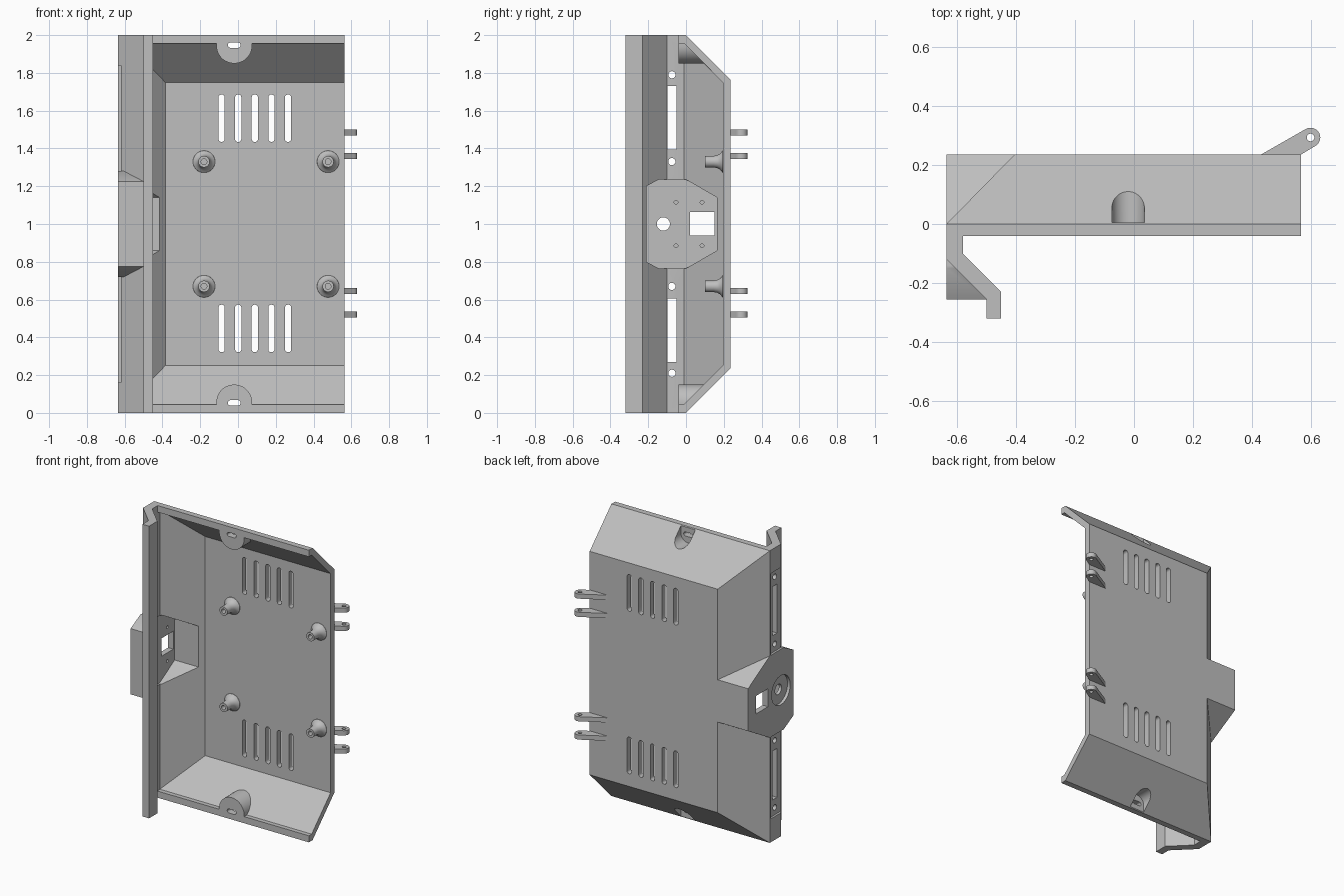
import bpy, bmesh, math
from mathutils import Vector

cube = bpy.data.objects.get("Cube")
if cube:
    bpy.data.objects.remove(cube, do_unlink=True)

grey = bpy.data.materials.new("plain_grey")
grey.use_nodes = True
GREY = (0.52, 0.52, 0.52, 1)
grey.diffuse_color = GREY
grey.node_tree.nodes["Principled BSDF"].inputs["Base Color"].default_value = GREY


def make(name, bm):
    bmesh.ops.recalc_face_normals(bm, faces=bm.faces)
    mesh = bpy.data.meshes.new(name)
    bm.to_mesh(mesh)
    bm.free()
    mesh.materials.append(grey)
    ob = bpy.data.objects.new(name, mesh)
    bpy.context.scene.collection.objects.link(ob)
    return ob


def loft(name, rings):
    """Closed solid through rings of equal point count."""
    bm = bmesh.new()
    loops = [[bm.verts.new(p) for p in ring] for ring in rings]
    n = len(loops[0])
    for a, b in zip(loops, loops[1:]):
        for i in range(n):
            j = (i + 1) % n
            bm.faces.new((a[i], a[j], b[j], b[i]))
    bm.faces.new(loops[0])
    bm.faces.new(loops[-1])
    return make(name, bm)


def prism(name, pts, axis, a, b):
    """Extrude a 2D outline along an axis, from a to b."""
    k = "xyz".index(axis)

    def place(p, h):
        c = list(p)
        c.insert(k, h)
        return tuple(c)
    return loft(name, [[place(p, h) for p in pts] for h in (a, b)])


def stadium(u, v, r, du=0, dv=0, n=32):
    """Circle stretched by du and dv between its halves."""
    pts = []
    for i in range(n):
        t = 2 * math.pi * (i + 0.5) / n
        c, s = math.cos(t), math.sin(t)
        pts.append((u + r * c + math.copysign(du, c), v + r * s + math.copysign(dv, s)))
    return pts


def rect(u0, u1, v0, v1):
    return [(u0, v0), (u1, v0), (u1, v1), (u0, v1)]


def combine(ob, other, op="DIFFERENCE", keep=False):
    mod = ob.modifiers.new("combine", "BOOLEAN")
    mod.operation, mod.object, mod.solver = op, other, "EXACT"
    bpy.context.view_layer.update()
    deps = bpy.context.evaluated_depsgraph_get()
    mesh = bpy.data.meshes.new_from_object(ob.evaluated_get(deps))
    ob.modifiers.clear()
    ob.data = mesh
    if not keep:
        bpy.data.objects.remove(other, do_unlink=True)


def tray(name, right, levels):
    """Solid whose left, top and bottom sides step in at each level."""
    return loft(name, [[(x, y, z) for x, z in rect(left, right, m, 2 - m)]
                       for y, left, m in levels])


# Outer tray with three sloped sides
OUTER = [(-0.04, -0.635, 0), (0, -0.635, 0), (0.235, -0.405, 0.235)]
case = tray("case", 0.565, OUTER)
envelope = tray("envelope", 0.565, OUTER)

# Lip along the left edge, solid for now
lip = [(-0.635, 0), (-0.635, -0.12), (-0.5, -0.255), (-0.5, -0.32),
       (-0.45, -0.32), (-0.45, -0.02), (-0.5, 0)]
combine(case, prism("lip", lip, "z", 0, 2), "UNION")

# Side housing: octagonal block
half = [(-0.255, 0.225), (-0.15, 0.28), (0, 0.28), (0.235, 0.145)]
cavity = [(-0.21, 0.2), (-0.145, 0.235), (0, 0.235), (0.165, 0.14)]


def octagon(h):
    return [(y, 1 + d) for y, d in h] + [(y, 1 - d) for y, d in reversed(h)]


combine(case, prism("housing_front", octagon(half), "x", -0.635, -0.49), "UNION")
combine(case, prism("housing_rear", octagon(half[2:]), "x", -0.635, -0.4), "UNION")

# Hollow the tray, the lip and the housing
INNER = [(-0.06, -0.58, 0.045), (-0.01, -0.585, 0.045), (0.195, -0.385, 0.25)]
combine(case, tray("tray_cut", 0.8, INNER))
lip_space = [(-0.58, -0.041), (-0.58, -0.1), (-0.4, -0.28), (-0.3, -0.28), (-0.3, -0.041)]
combine(case, prism("lip_cut", lip_space, "z", -0.1, 2.1))
combine(case, prism("housing_cut", octagon(cavity), "x", -0.595, -0.4))

# Screw bosses at both ends, each with a pocket and a slotted hole
for top in (False, True):
    s = 1 if top else -1

    def zz(z):
        return 1 + s * (z - 1)
    boss = prism("boss", stadium(-0.02, zz(1.995), 0.095, 0, 0.05), "y", -0.04, 0.2)
    combine(boss, envelope, "INTERSECT", keep=True)
    combine(case, boss, "UNION")
    combine(case, prism("pocket", stadium(-0.02, zz(2.045), 0.055, 0, 0.1), "y", 0.005, 0.3))
    combine(case, prism("slot", stadium(-0.02, zz(1.947), 0.014, 0.02), "y", -0.1, 0.05))
bpy.data.objects.remove(envelope, do_unlink=True)

# Ventilation slots in the back
for z in (0.447, 1.56):
    for i in range(5):
        vent = stadium(-0.087 + 0.088 * i, z, 0.017, 0, 0.109, 16)
        combine(case, prism("vent", vent, "y", 0.15, 0.3))

# Side wall: recesses, long slots and screw holes
for s in (-1, 1):
    def span(a, b):
        return sorted((1 + s * a, 1 + s * b))
    combine(case, prism("recess", rect(-0.14, -0.012, *span(0.28, 0.84)), "x", -0.7, -0.62))
    combine(case, prism("wall_slot", rect(-0.099, -0.05, *span(0.395, 0.73)), "x", -0.7, -0.55))
    for d in (0.33, 0.79):
        combine(case, prism("wall_hole", stadium(-0.075, 1 + s * d, 0.019), "x", -0.7, -0.55))
    # Blind holes inside the housing
    for y in (-0.053, 0.085):
        combine(case, prism("blind_hole", stadium(y, 1 + s * 0.115, 0.01, n=16), "x", -0.615, -0.58))

# Housing openings
combine(case, prism("socket", rect(0.02, 0.15, 0.94, 1.063), "x", -0.7, -0.55))
combine(case, prism("round_hole", stadium(-0.12, 1, 0.035), "x", -0.7, -0.55))
combine(case, prism("counterbore", stadium(-0.12, 1, 0.1), "x", -0.7, -0.615))

# Mounting posts with flared feet
profile = [(0.06, 0.2), (0.058, 0.193), (0.043, 0.182), (0.034, 0.166), (0.03, 0.145),
           (0.03, 0.1), (0.015, 0.1), (0.015, 0.17), (0, 0.17)]
for x in (-0.18, 0.477):
    for z in (0.67, 1.33):
        bm = bmesh.new()
        vs = [bm.verts.new((x + r, y, z)) for r, y in profile]
        es = [bm.edges.new(pair) for pair in zip(vs, vs[1:])]
        bmesh.ops.spin(bm, geom=vs + es, cent=(x, 0, z), axis=(0, 1, 0),
                       angle=2 * math.pi, steps=32)
        bmesh.ops.remove_doubles(bm, verts=bm.verts, dist=0.0005)
        make("mounting_post", bm)

# Hinge ears on the back edge
eye = Vector((0.598, 0.293))
arc = [(eye.x + 0.033 * math.cos(t), eye.y + 0.033 * math.sin(t))
       for t in (math.radians(-60 + 15 * i) for i in range(13))]
ear = [(0.43, 0.235), (0.43, 0.23), (0.56, 0.23), (0.565, 0.235)] + arc
for z in (0.52, 0.645, 1.36, 1.485):
    ob = prism("hinge_ear", ear, "z", z - 0.016, z + 0.016)
    combine(ob, prism("hinge_hole", stadium(*eye, 0.013, n=20), "z", z - 0.1, z + 0.1))

# Smooth round surfaces, keep edges sharp
bpy.ops.object.select_all(action="DESELECT")
for ob in bpy.context.scene.objects:
    if ob.type == "MESH" and grey.name in ob.data.materials:
        ob.select_set(True)
        bpy.context.view_layer.objects.active = ob
bpy.ops.object.shade_smooth_by_angle(angle=math.radians(30))
